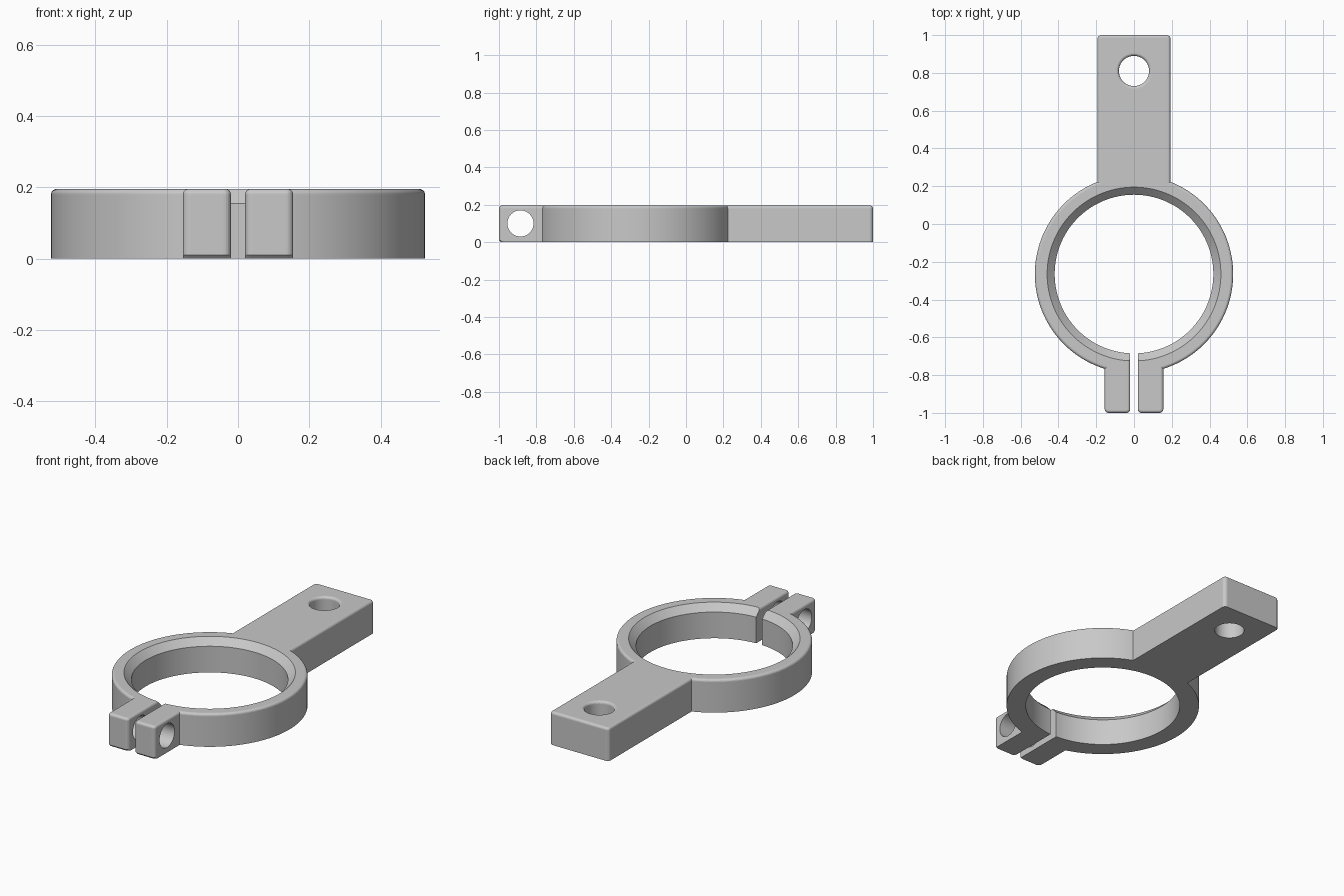
import bpy, bmesh
from math import sin, cos, asin, pi, radians, sqrt
from mathutils import Matrix

cube = bpy.data.objects.get("Cube")
if cube:
    bpy.data.objects.remove(cube, do_unlink=True)

HEIGHT = 0.195
RING_Y, RING_R, BORE_R = -0.265, 0.525, 0.42
ARM_HALF, GAP, LUG_X = 0.193, 0.02, 0.155
ROUND, CORNER, CHAMFER = 0.015, 0.02, 0.04

metal = bpy.data.materials.new("grey metal")
metal.use_nodes = True
grey = (0.58, 0.58, 0.58, 1)
metal.diffuse_color = grey
metal.node_tree.nodes["Principled BSDF"].inputs["Base Color"].default_value = grey


def arc(cx, cy, r, start, end, steps):
    angles = [start + (end - start) * i / steps for i in range(steps + 1)]
    return [(cx + r * cos(a), cy + r * sin(a)) for a in angles]


def outline(inset, bore, front_inset):
    """Closed outline of the clamp: right half, then its mirror image."""
    radius, corner = RING_R - inset, CORNER - inset
    front = -1 + CORNER + front_inset
    slit = asin((GAP + inset) / bore)
    lug = asin((LUG_X - inset) / radius)
    arm = asin((ARM_HALF - inset) / radius)
    half = arc(0, RING_Y, bore, pi / 2, -pi / 2 + slit, 64)
    half += arc(GAP + CORNER, front, corner, pi, 1.5 * pi, 5)
    half += arc(LUG_X - CORNER, front, corner, -pi / 2, 0, 5)
    half += arc(0, RING_Y, radius, -pi / 2 + lug, pi / 2 - arm, 56)
    half += arc(ARM_HALF - CORNER, 1 - CORNER, corner, 0, pi / 2, 5)
    return half + [(-x, y) for x, y in reversed(half[1:])]


def make_object(name, bm):
    bmesh.ops.recalc_face_normals(bm, faces=bm.faces)
    mesh = bpy.data.meshes.new(name)
    bm.to_mesh(mesh)
    bm.free()
    mesh.materials.append(metal)
    obj = bpy.data.objects.new(name, mesh)
    bpy.context.collection.objects.link(obj)
    return obj


def loft(name, loops):
    """Skin a stack of (z, points) loops and cap both ends."""
    bm = bmesh.new()
    rows = [[bm.verts.new((x, y, z)) for x, y in pts] for z, pts in loops]
    for low, high in zip(rows, rows[1:]):
        for i in range(len(low)):
            j = (i + 1) % len(low)
            bm.faces.new((low[i], low[j], high[j], high[i]))
    bm.faces.new(rows[0])
    bm.faces.new(rows[-1])
    return make_object(name, bm)


# Clamp body: straight walls, rounded top edge, chamfered bore
fillet = [(HEIGHT - ROUND + ROUND * sin(t), ROUND * (1 - cos(t)))
          for t in [i * pi / 12 for i in range(7)]]
levels = [(0, 0), (0.01, 0), (HEIGHT - CHAMFER, 0)] + fillet
body = loft("clamp_body", [
    (z, outline(d, BORE_R + max(0, z - HEIGHT + CHAMFER), 0.01 if z == 0 else 0))
    for z, d in levels])

# Mounting hole in the arm, with a rounded top rim
rim = [(z, 0.08 + d) for z, d in fillet]
hole_levels = [(-0.1, 0.08)] + rim + [(HEIGHT + 0.1, 0.08 + ROUND)]
arm_cutter = loft("arm_hole_cutter", [
    (z, arc(0, 0.81, r, 0, 2 * pi, 64)[:-1]) for z, r in hole_levels])

# Cross hole for the bolt through both lugs
bm = bmesh.new()
bmesh.ops.create_cone(
    bm, cap_ends=True, segments=64, radius1=0.07, radius2=0.07, depth=0.6,
    matrix=Matrix.Translation((0, -0.885, 0.1)) @ Matrix.Rotation(pi / 2, 4, "Y"))
lug_cutter = make_object("lug_hole_cutter", bm)

bpy.context.view_layer.objects.active = body
for cutter in (arm_cutter, lug_cutter):
    cutter.hide_render = True
    cut = body.modifiers.new("hole", "BOOLEAN")
    cut.operation = "DIFFERENCE"
    cut.solver = "EXACT"
    cut.object = cutter
    bpy.ops.object.modifier_apply(modifier=cut.name)
    bpy.data.objects.remove(cutter, do_unlink=True)

# Smooth the curved walls while the flat faces stay crisp
bpy.ops.object.select_all(action="DESELECT")
body.select_set(True)
bpy.ops.object.shade_smooth_by_angle(angle=radians(7))
